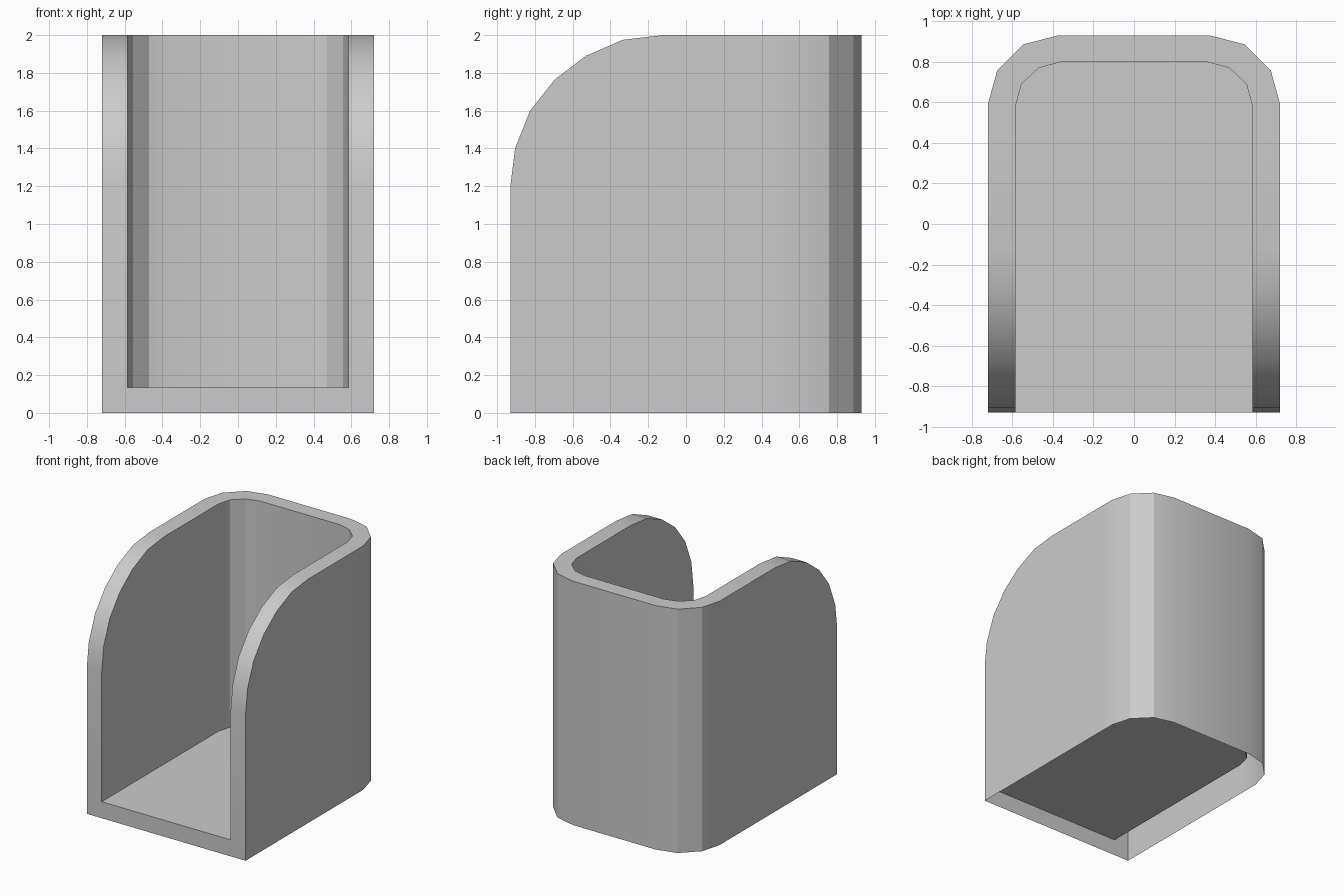
import bpy, bmesh, math

if "Cube" in bpy.data.objects:
    bpy.data.objects.remove(bpy.data.objects["Cube"])

H, FLOOR, FRONT = 2.0, 0.135, -0.93

# Rounded upper front corner of the side walls (y, z)
curve = [(FRONT, 1.2), (-0.905, 1.4), (-0.825, 1.6), (-0.695, 1.765),
         (-0.53, 1.89), (-0.335, 1.975), (-0.12, H)]
# Right half of the plan outlines towards the back (x, y)
outer_plan = [(0.72, 0.45), (0.72, 0.595), (0.675, 0.757), (0.545, 0.887), (0.375, 0.93)]
inner_plan = [(0.585, 0.45), (0.585, 0.58), (0.555, 0.69), (0.47, 0.77), (0.36, 0.80)]

bm = bmesh.new()


def shell(plan, base):
    """One wall layer; returns its rim path and its base outline."""
    w = plan[0][0]
    half = [(w, FRONT, base)] + [(w, y, z) for y, z in curve] + [(x, y, H) for x, y in plan]
    rim = [bm.verts.new(p) for p in half + [(-x, y, z) for x, y, z in reversed(half)]]
    n, k = len(rim), len(curve) + 1
    wall = rim[k:n - k]
    foot = [bm.verts.new((v.co.x, v.co.y, base)) for v in wall]
    # Side panels, then the strip round the back
    bm.faces.new(rim[:k + 1] + [foot[0]])
    bm.faces.new([foot[-1]] + rim[n - k - 1:])
    for i in range(len(wall) - 1):
        bm.faces.new((foot[i], wall[i], wall[i + 1], foot[i + 1]))
    return rim, [rim[0]] + foot + [rim[-1]]


outer_rim, _ = shell(outer_plan, 0)
inner_rim, floor_loop = shell(inner_plan, FLOOR)

# Tray floor (the underside is left open)
bm.faces.new(floor_loop)

# Rim joining the two layers, closed by the front sill
for i in range(len(outer_rim)):
    j = (i + 1) % len(outer_rim)
    bm.faces.new((outer_rim[i], outer_rim[j], inner_rim[j], inner_rim[i]))

bmesh.ops.recalc_face_normals(bm, faces=bm.faces)
# Make sure the floor faces up
bm.faces.ensure_lookup_table()
floor = [f for f in bm.faces if set(f.verts) == set(floor_loop)][0]
floor.normal_update()
if floor.normal.z < 0:
    bmesh.ops.reverse_faces(bm, faces=bm.faces[:])

mesh = bpy.data.meshes.new("open_front_holder")
bm.to_mesh(mesh)
bm.free()
holder = bpy.data.objects.new("open_front_holder", mesh)
bpy.context.collection.objects.link(holder)

bpy.context.view_layer.objects.active = holder
holder.select_set(True)
bpy.ops.object.shade_smooth_by_angle(angle=math.radians(20))
